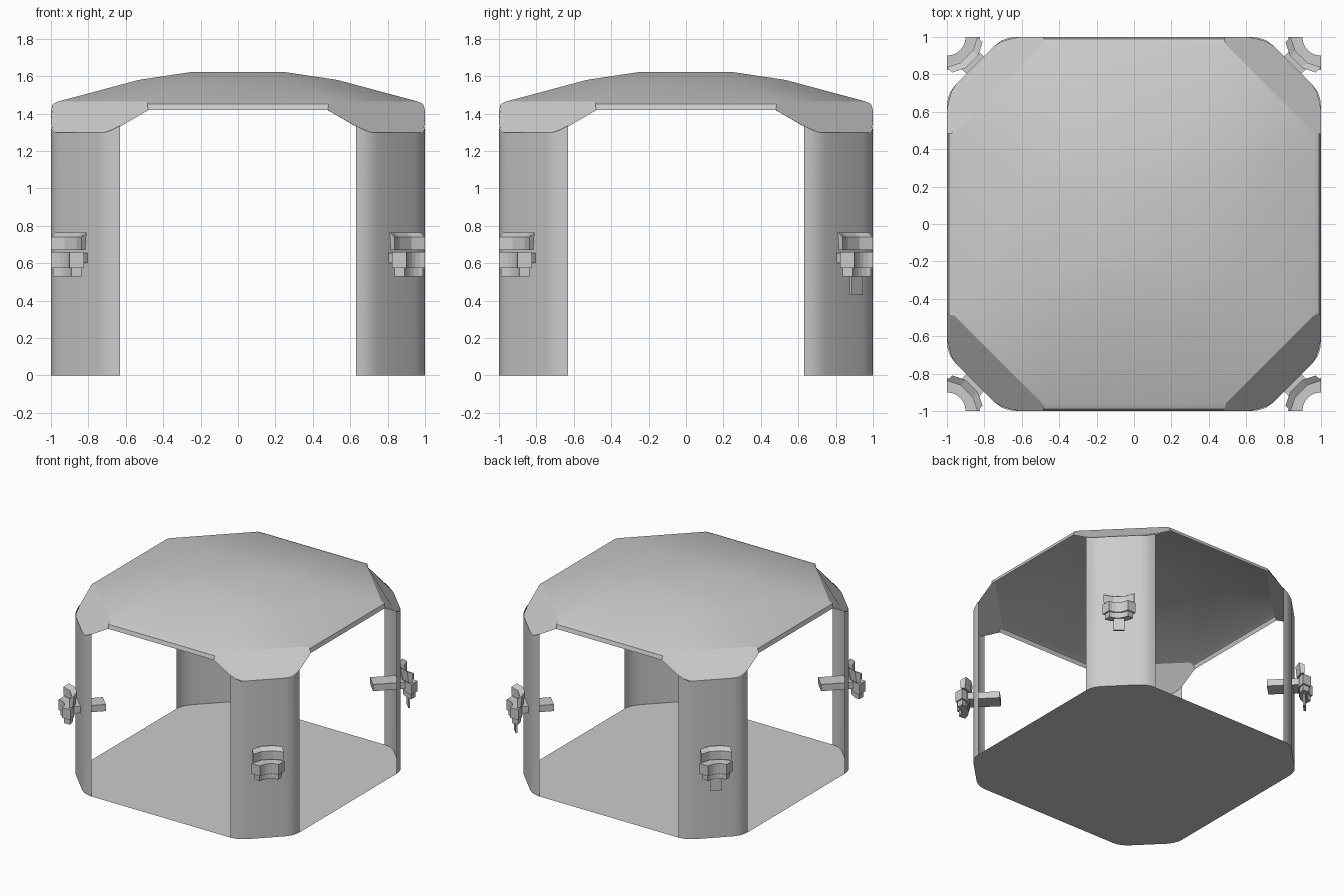
import bpy, math
from math import sin, cos, radians, pi

if "Cube" in bpy.data.objects:
    bpy.data.objects.remove(bpy.data.objects["Cube"])

# Quarter of the rounded floor plan around the +x +y corner
PLAN = [(1.0, .63), (.995, .67), (.98, .71), (.95, .75),
        (.75, .95), (.71, .98), (.67, .995), (.63, 1.0)]


def make(name, verts, faces, smooth=None):
    me = bpy.data.meshes.new(name)
    me.from_pydata(verts, [], faces)
    me.validate()
    ob = bpy.data.objects.new(name, me)
    bpy.context.collection.objects.link(ob)
    if smooth:
        bpy.ops.object.select_all(action='DESELECT')
        ob.select_set(True)
        bpy.context.view_layer.objects.active = ob
        bpy.ops.object.shade_smooth_by_angle(angle=radians(smooth))
    return ob


def spin(verts, a):
    c, s = cos(a), sin(a)
    return [(x * c - y * s, x * s + y * c, z) for x, y, z in verts]


def prism(name, outline, z0, z1, a):
    """Vertical prism from an outline, turned to angle a."""
    n = len(outline)
    v = [(x, y, z) for z in (z0, z1) for x, y in outline]
    f = [list(range(n))[::-1], list(range(n, 2 * n))]
    f += [(i, (i + 1) % n, n + (i + 1) % n, n + i) for i in range(n)]
    return make(name, spin(v, a), f)


def rect(r0, r1, w, t=0):
    return [(r0, t - w), (r1, t - w), (r1, t + w), (r0, t + w)]


def arc_band(c, r0, r1, half, n=6):
    """Curved band around the outer corner point, bulging inward."""
    angs = [radians(180 - half + 2 * half * i / n) for i in range(n + 1)]
    return ([(c + r1 * cos(a), r1 * sin(a)) for a in angs] +
            [(c + r0 * cos(a), r0 * sin(a)) for a in reversed(angs)])


# Floor
floor = []
for k in range(4):
    floor += spin([(x, y, 0) for x, y in PLAN], k * pi / 2)
make("floor", floor, [list(range(len(floor)))])

# Roof: domed octagonal rings with a rolled rim on the four sides
RINGS = [(.25, .19, 1.622), (.53, .29, 1.58), (.96, .49, 1.465),
         (.99, .485, 1.45), (1.0, .48, 1.418)]
rv, rf = [], [list(range(8))]
for a, b, z in RINGS:
    for k in range(4):
        rv += spin([(a, -b, z), (a, b, z)], k * pi / 2)
for r in range(len(RINGS) - 1):
    for i in range(8):
        if r >= 2 and i % 2:
            continue
        j = (i + 1) % 8
        rf.append((r * 8 + i, r * 8 + 8 + i, r * 8 + 8 + j, r * 8 + j))
make("roof", rv, rf, 30)

# Sloped corner flap outline (one half, mirrored across the diagonal)
FLAP = [(.96, .49, 1.465), (.99, .485, 1.45), (1.0, .48, 1.418),
        (1.0, .61, 1.343), (.99, .66, 1.313), (.975, .71, 1.30), (.95, .75, 1.30)]
FLAP += [(y, x, z) for x, y, z in reversed(FLAP)]

for k, tag in enumerate(("back_right", "back_left", "front_left", "front_right")):
    q = k * pi / 2
    d = q + pi / 4
    make("roof_flap_" + tag, spin(FLAP, q), [list(range(len(FLAP)))])

    # Corner wall
    n = len(PLAN)
    tops = [1.335, 1.315] + [1.30] * (n - 4) + [1.315, 1.335]
    wv = [(x, y, 0) for x, y in PLAN] + [(x, y, t) for (x, y), t in zip(PLAN, tops)]
    make("wall_" + tag, spin(wv, q),
         [(i, i + 1, n + i + 1, n + i) for i in range(n - 1)], 40)

    # Bracket through the wall and its curved clamp
    c = math.sqrt(2)
    prism("bracket_" + tag, rect(1.01, 1.26, .065), .60, .655, d)
    prism("clamp_" + tag, arc_band(c, .10, .176, 45), .575, .66, d)
    prism("lower_clamp_" + tag, arc_band(c, .11, .165, 40), .53, .575, d)

    # Bent plate above the clamp, leaning back at the top
    lv = []
    for t, r in ((-.115, 1.27), (-.045, 1.235), (.045, 1.235), (.115, 1.27)):
        lv += [(r, t, .67), (r + .03, t, .67), (r + .03, t, .74), (r - .01, t, .765)]
    lf = [(0, 1, 2, 3), (15, 14, 13, 12)]
    for s in range(3):
        for i in range(4):
            j = (i + 1) % 4
            lf.append((s * 4 + i, s * 4 + 4 + i, s * 4 + 4 + j, s * 4 + j))
    make("upper_plate_" + tag, spin(lv, d), lf)

    # Hanging tab on the rear corners
    if k < 2:
        prism("tab_" + tag, rect(1.28, 1.295, .042), .43, .54, d)
